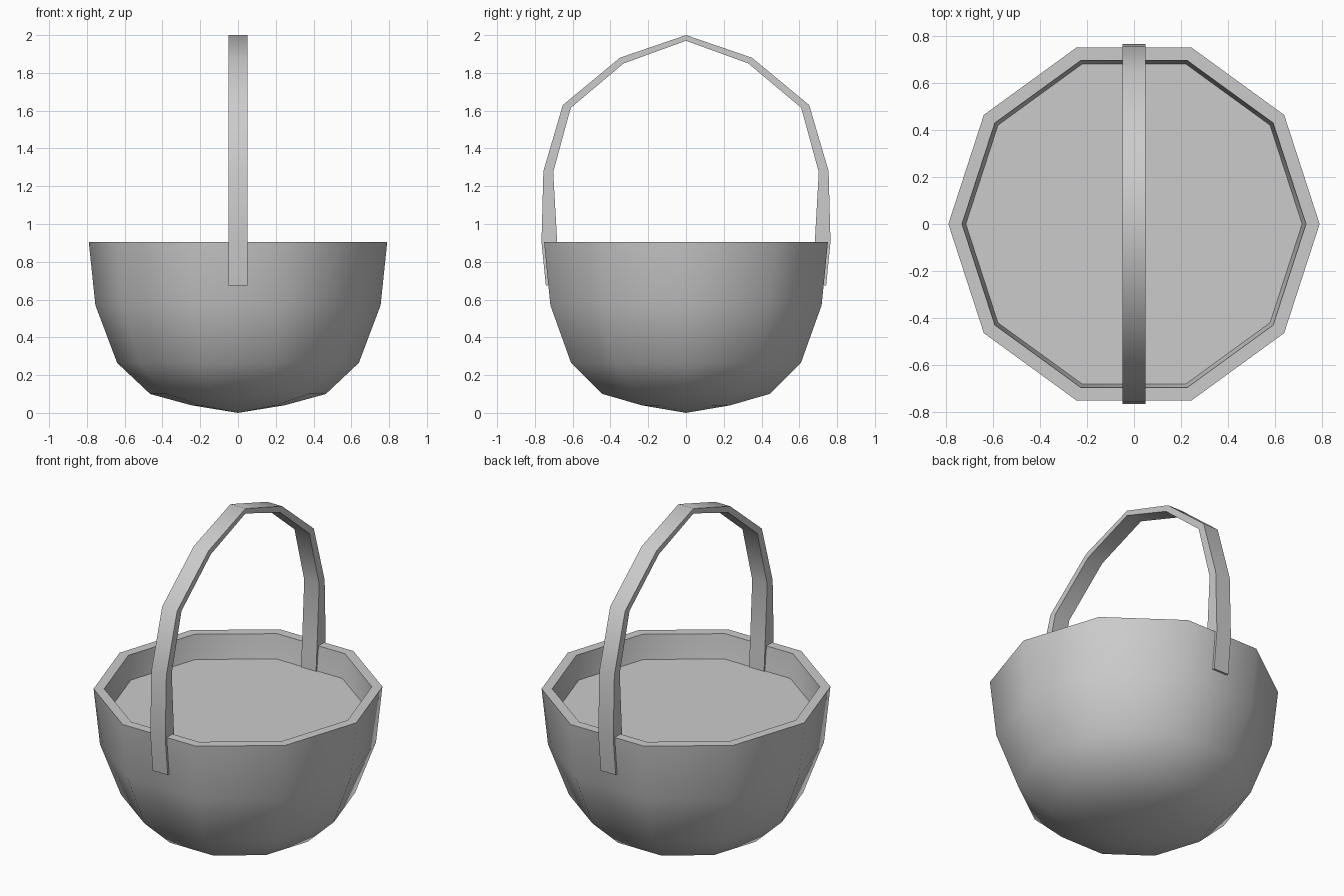
import bpy, bmesh, math

if "Cube" in bpy.data.objects:
    bpy.data.objects.remove(bpy.data.objects["Cube"])

SIDES = 10


def finish(name, bm, angle):
    bmesh.ops.recalc_face_normals(bm, faces=bm.faces)
    mesh = bpy.data.meshes.new(name)
    bm.to_mesh(mesh)
    bm.free()
    obj = bpy.data.objects.new(name, mesh)
    bpy.context.collection.objects.link(obj)
    bpy.ops.object.select_all(action='DESELECT')
    bpy.context.view_layer.objects.active = obj
    obj.select_set(True)
    bpy.ops.object.shade_smooth_by_angle(angle=math.radians(angle))
    return obj


def lathe(name, profile, angle):
    bm = bmesh.new()
    rings = []
    for r, z in profile:
        n = SIDES if r > 0 else 1
        rings.append([bm.verts.new((r * math.cos(k * math.tau / SIDES),
                                    r * math.sin(k * math.tau / SIDES), z))
                      for k in range(n)])
    for a, b in zip(rings, rings[1:]):
        for k in range(SIDES):
            j = (k + 1) % SIDES
            quad = [a[k % len(a)], a[j % len(a)], b[j % len(b)], b[k % len(b)]]
            bm.faces.new(list(dict.fromkeys(quad)))
    return finish(name, bm, angle)


# Bowl: outer wall, rim and inner wall
lathe("basket_bowl", [
    (0, 0.0), (0.245, 0.04), (0.465, 0.10), (0.64, 0.265), (0.755, 0.57),
    (0.79, 0.905), (0.732, 0.905), (0.695, 0.58), (0.59, 0.30),
    (0.43, 0.155), (0.225, 0.10), (0, 0.06)], 60)

# Flat filling inside the bowl
lathe("basket_filling", [(0, 0.76), (0.72, 0.76)], 30)

# Handle: flat strap arching from front to back
half_outer = [(0.742, 0.675), (0.765, 0.905), (0.755, 1.28), (0.652, 1.63), (0.35, 1.88)]
half_inner = [(0.668, 0.68), (0.682, 0.905), (0.703, 1.275), (0.61, 1.615), (0.33, 1.85)]


def arch(half, top):
    return half + [(0, top)] + [(-y, z) for y, z in reversed(half)]


bm = bmesh.new()
sections = []
for (yo, zo), (yi, zi) in zip(arch(half_outer, 2.0), arch(half_inner, 1.97)):
    sections.append([bm.verts.new(p) for p in (
        (-0.05, yo, zo), (0.05, yo, zo), (0.05, yi, zi), (-0.05, yi, zi))])
for a, b in zip(sections, sections[1:]):
    for k in range(4):
        j = (k + 1) % 4
        bm.faces.new((a[k], a[j], b[j], b[k]))
bm.faces.new(sections[0])
bm.faces.new(sections[-1])
finish("basket_handle", bm, 60)
